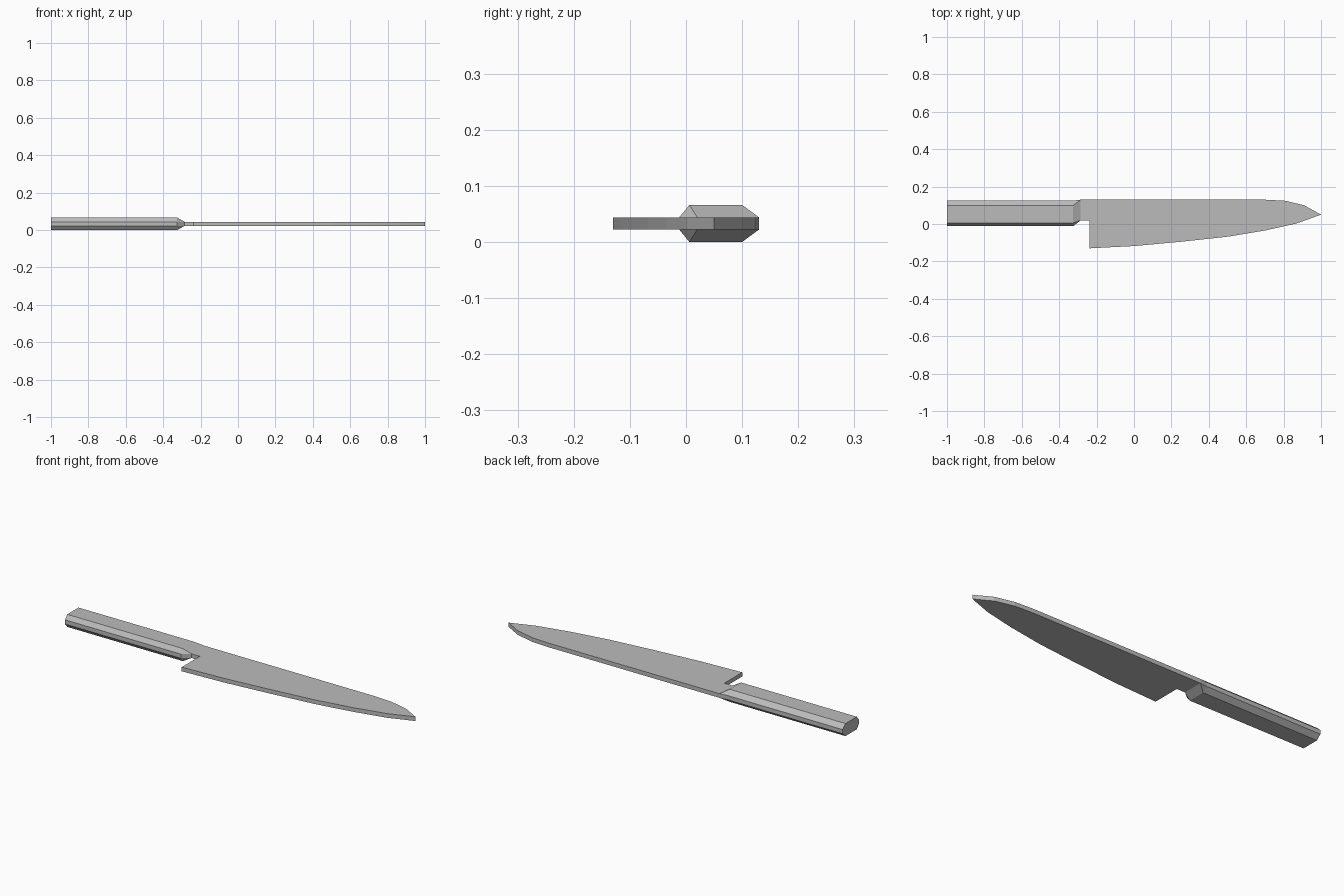
import bpy
import bmesh

if "Cube" in bpy.data.objects:
    bpy.data.objects.remove(bpy.data.objects["Cube"])

steel = bpy.data.materials.new("grey steel")
steel.diffuse_color = (0.5, 0.5, 0.5, 1)
steel.use_nodes = True
steel.node_tree.nodes["Principled BSDF"].inputs["Base Color"].default_value = steel.diffuse_color

Z0, Z1 = 0.022, 0.044   # blade thickness limits


def finish(name, bm):
    bmesh.ops.remove_doubles(bm, verts=bm.verts[:], dist=1e-5)
    bmesh.ops.recalc_face_normals(bm, faces=bm.faces[:])
    mesh = bpy.data.meshes.new(name)
    bm.to_mesh(mesh)
    bm.free()
    mesh.materials.append(steel)
    bpy.context.collection.objects.link(bpy.data.objects.new(name, mesh))


# Blade: flat outline (neck, heel, curved edge, tip, spine) extruded upward
outline = [(-0.285, 0.02), (-0.237, 0.02), (-0.237, -0.13), (0, -0.118),
           (0.25, -0.095), (0.5, -0.068), (0.7, -0.035), (0.87, 0.003),
           (1.0, 0.05), (0.91, 0.1), (0.81, 0.124), (0.7, 0.13), (-0.285, 0.13)]
bm = bmesh.new()
face = bm.faces.new([bm.verts.new((x, y, Z0)) for x, y in outline])
ext = bmesh.ops.extrude_face_region(bm, geom=[face])
bmesh.ops.translate(bm, vec=(0, 0, Z1 - Z0),
                    verts=[v for v in ext["geom"] if isinstance(v, bmesh.types.BMVert)])
finish("blade", bm)

# Handle: octagonal section lofted along x, tapering into the blade neck
section = [(0.006, 0), (0.1, 0), (0.125, Z0), (0.125, Z1),
           (0.1, 0.066), (0.006, 0.066), (-0.012, Z1), (-0.012, Z0)]
neck = [(0.02, Z0), (0.13, Z0), (0.13, Z0), (0.13, Z1),
        (0.13, Z1), (0.02, Z1), (0.02, Z1), (0.02, Z0)]
bm = bmesh.new()
rings = [[bm.verts.new((x, y, z)) for y, z in prof]
         for x, prof in ((-1, section), (-0.325, section), (-0.285, neck))]
for a, b in zip(rings, rings[1:]):
    for i in range(8):
        j = (i + 1) % 8
        bm.faces.new((a[i], a[j], b[j], b[i]))
bm.faces.new(rings[0])
finish("handle", bm)
